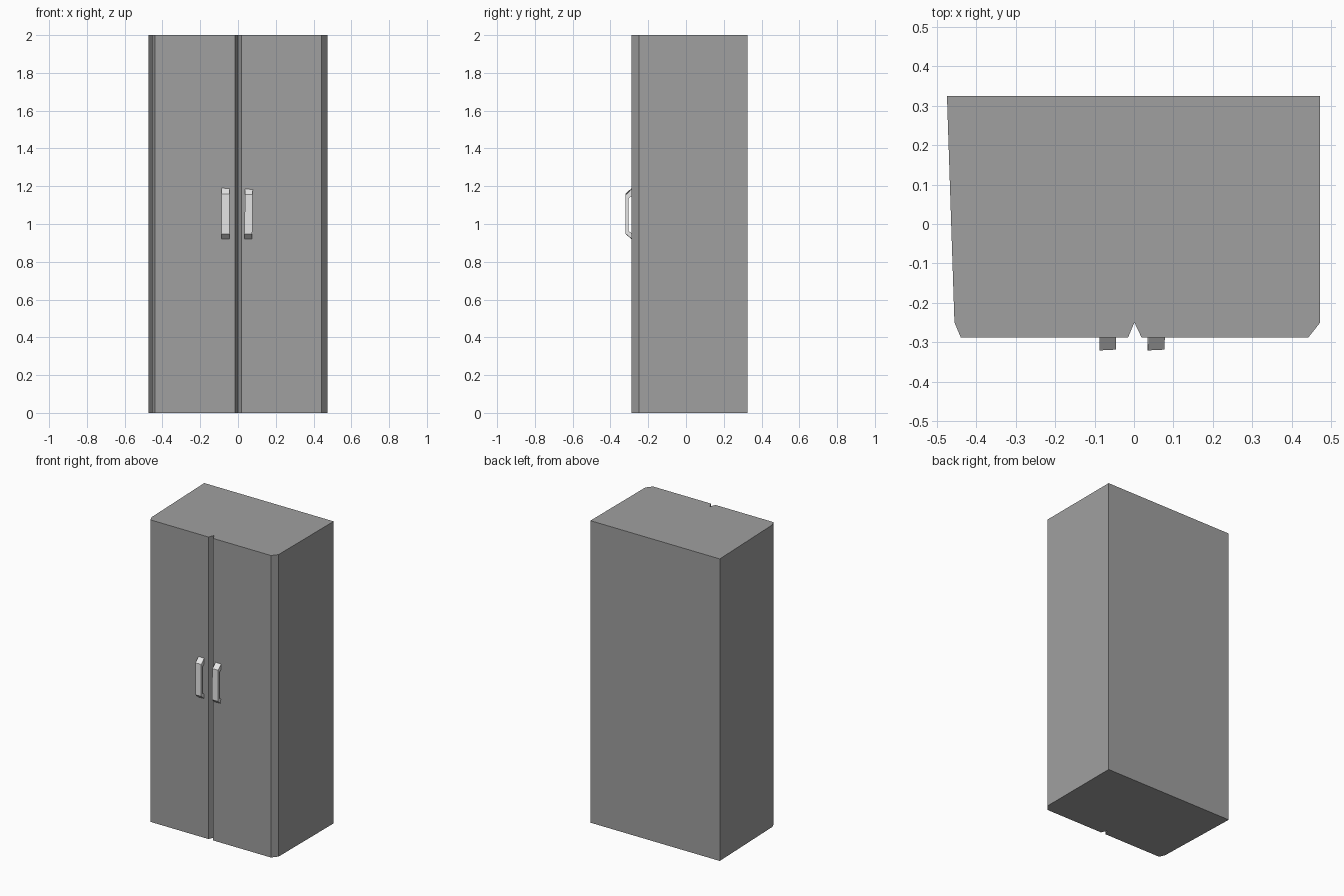
import bpy
import bmesh
from mathutils import Vector

cube = bpy.data.objects.get("Cube")
if cube:
    bpy.data.objects.remove(cube, do_unlink=True)


def make_material(name, value):
    mat = bpy.data.materials.new(name)
    mat.use_nodes = True
    colour = (value, value, value, 1)
    mat.diffuse_color = colour
    mat.node_tree.nodes["Principled BSDF"].inputs["Base Color"].default_value = colour
    return mat


def extrude_profile(name, points, offset, mat):
    """Extrude a closed 3D outline along an offset into a flat-shaded solid."""
    bm = bmesh.new()
    face = bm.faces.new([bm.verts.new(p) for p in points])
    result = bmesh.ops.extrude_face_region(bm, geom=[face], use_keep_orig=True)
    moved = [g for g in result["geom"] if isinstance(g, bmesh.types.BMVert)]
    bmesh.ops.translate(bm, verts=moved, vec=Vector(offset))
    bmesh.ops.recalc_face_normals(bm, faces=bm.faces[:])
    mesh = bpy.data.meshes.new(name)
    bm.to_mesh(mesh)
    bm.free()
    mesh.materials.append(mat)
    obj = bpy.data.objects.new(name, mesh)
    bpy.context.collection.objects.link(obj)
    return obj


body_grey = make_material("cabinet grey", 0.35)
handle_grey = make_material("pale handle grey", 0.8)

# Cabinet: plan outline with chamfered front corners and a V groove between doors
FRONT, GROOVE, BACK = -0.288, -0.25, 0.325
plan = [(-0.475, BACK), (-0.456, GROOVE), (-0.44, FRONT), (-0.015, FRONT),
        (0.001, GROOVE), (0.019, FRONT), (0.443, FRONT), (0.473, GROOVE),
        (0.473, BACK)]
extrude_profile("cabinet_body", [(x, y, 0) for x, y in plan], (0, 0, 2), body_grey)

# Handles: bracket-shaped side outline, slightly skewed across the width
OUT, INNER = -0.321, -0.306


def add_handle(name, x, top, bottom, lean, skew):
    side = [(FRONT, top), (OUT, top - 0.03), (OUT, bottom + 0.028), (FRONT, bottom),
            (FRONT, bottom + 0.03), (INNER, bottom + 0.043),
            (INNER, top - 0.05), (FRONT, top - 0.035)]
    outline = [(x + lean * (z - bottom), y, z) for y, z in side]
    extrude_profile(name, outline, (0.041, skew, 0), handle_grey)


add_handle("right_door_handle", -0.087, 1.19, 0.92, 0.0, 0.002)
add_handle("left_door_handle", 0.034, 1.185, 0.92, 0.012, 0.002)
